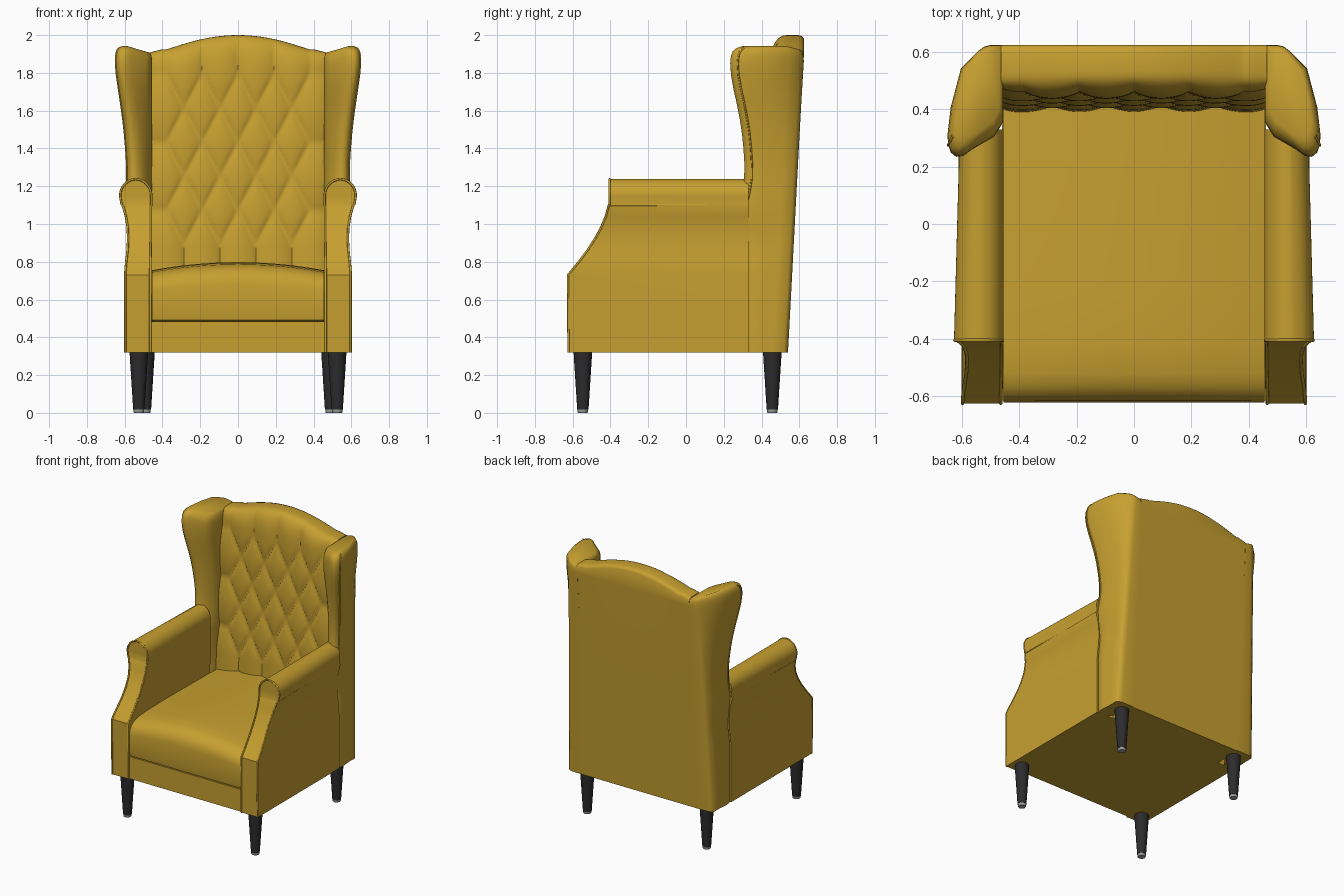
import bpy, bmesh, math

if "Cube" in bpy.data.objects:
    bpy.data.objects.remove(bpy.data.objects["Cube"])


def material(name, rgb):
    m = bpy.data.materials.new(name)
    m.diffuse_color = (*rgb, 1)
    m.use_nodes = True
    m.node_tree.nodes["Principled BSDF"].inputs["Base Color"].default_value = m.diffuse_color
    return m


GOLD = material("mustard upholstery", (0.57, 0.35, 0.03))
BLACK = material("black leg", (0.025, 0.025, 0.027))
GREY = material("grey glide", (0.35, 0.35, 0.35))


def finish(name, bm, mat, angle=45, mirror=False):
    bmesh.ops.recalc_face_normals(bm, faces=bm.faces[:])
    me = bpy.data.meshes.new(name)
    bm.to_mesh(me)
    bm.free()
    me.materials.append(mat)
    ob = bpy.data.objects.new(name, me)
    bpy.context.collection.objects.link(ob)
    bpy.ops.object.select_all(action='DESELECT')
    ob.select_set(True)
    bpy.context.view_layer.objects.active = ob
    bpy.ops.object.shade_smooth_by_angle(angle=math.radians(angle))
    if mirror:
        ob.modifiers.new("mirror", 'MIRROR')
    return ob


def loft(rows, closed=True):
    """Skin equal-length point rows; closed rows get caps at both ends."""
    bm = bmesh.new()
    vs = [[bm.verts.new(p) for p in r] for r in rows]
    n = len(rows[0])
    for a, b in zip(vs, vs[1:]):
        for i in range(n if closed else n - 1):
            j = (i + 1) % n
            bm.faces.new((a[i], a[j], b[j], b[i]))
    if closed:
        bm.faces.new(vs[0])
        bm.faces.new(vs[-1])
    return bm


def piping(name, pts, r=0.006):
    cu = bpy.data.curves.new(name, 'CURVE')
    cu.dimensions = '3D'
    cu.bevel_depth = r
    cu.bevel_resolution = 2
    sp = cu.splines.new('POLY')
    sp.points.add(len(pts) - 1)
    for p, co in zip(sp.points, pts):
        p.co = (*co, 1)
    cu.materials.append(GOLD)
    ob = bpy.data.objects.new(name, cu)
    bpy.context.collection.objects.link(ob)
    ob.modifiers.new("mirror", 'MIRROR')
    bpy.ops.object.select_all(action='DESELECT')
    ob.select_set(True)
    bpy.context.view_layer.objects.active = ob
    bpy.ops.object.convert(target='MESH')


def y_rear(z):
    return 0.54 + 0.085 * (z - 0.32) / 1.6


# Base rail under the cushion
finish("base", loft([[(-.46, -.614, z), (.46, -.614, z), (.46, y_rear(z) - .005, z),
                      (-.46, y_rear(z) - .005, z)] for z in (0.32, 0.484)]), GOLD)

# Seat cushion: side profile swept across x with a crown
prof = [(.44, .484), (-.60, .484), (-.615, .492), (-.62, .52), (-.622, .65), (-.614, .685),
        (-.595, .712), (-.565, .732), (-.52, .745), (-.42, .752), (-.2, .755), (.44, .748)]
rows = []
for i in range(25):
    x = -.455 + .91 * i / 24
    crown = .042 * (1 - (x / .455) ** 2)
    rows.append([(x, y, z + crown * max(0, (z - .5) / .25)) for y, z in prof])
finish("seat_cushion", loft(rows), GOLD, 40)

# Arms: rows of (z, inner x, outer x, front y), topped by a half-round roll
arm = [(.32, .46, .60, -.622), (.73, .46, .60, -.625), (.76, .46, .599, -.60),
       (.80, .459, .595, -.567), (.86, .458, .588, -.522), (.92, .457, .585, -.483),
       (.98, .457, .587, -.45), (1.04, .457, .597, -.425), (1.095, .456, .612, -.41),
       (1.105, .455, .62, -.405)]
for k in range(12):
    a = math.radians(k * 7.8)
    arm.append((1.15 + .088 * math.sin(a), .541 - .086 * math.cos(a),
                .541 + .086 * math.cos(a), -.405))
rows = []
for z, xi, xo, yf in arm:
    shrink = .02 if z > 1.1 else 0
    rows.append([(xi, yf, z), (xo, yf, z), (max(xo - shrink, .545), .33, z), (xi, .33, z)])
finish("arm", loft(rows), GOLD, 40, True)
piping("arm_front_piping", [(xi + .004, yf, z) for z, xi, xo, yf in arm]
       + [(xo - .003, yf, z) for z, xi, xo, yf in reversed(arm)])
piping("arm_roll_piping", [(.613, -.405, 1.1), (.595, .29, 1.1)], .005)

# Wings, running down into the rear side panels: rows of (z, front y, outer x, scale)
wing = [(.32, .31, .60, 1), (.73, .31, .60, 1), (.80, .31, .595, 1), (.86, .31, .588, 1),
        (.92, .305, .585, 1), (.98, .30, .587, 1), (1.05, .285, .592, 1), (1.1, .28, .594, 1),
        (1.17, .297, .592, 1), (1.24, .308, .59, 1), (1.32, .309, .591, 1), (1.4, .304, .596, 1),
        (1.48, .296, .603, 1), (1.56, .284, .612, 1), (1.64, .268, .623, 1),
        (1.72, .25, .635, 1), (1.79, .238, .645, 1), (1.85, .234, .65, 1),
        (1.89, .238, .649, 1), (1.915, .246, .645, .99), (1.932, .262, .637, .96),
        (1.942, .28, .625, .88)]
rows = []
for z, yf, xo, s in wing:
    yb = y_rear(min(z, 1.9))
    t = (z - .32) / 1.6
    xb = .585 - .055 * t
    pts = [(.455, yb), (xb - .03, yb), (xb - .008, yb - .006), (xb + .01, yb - .02),
           (xb + (xo - xb) * .6, yb - .08), (xb + (xo - xb) * .9, (yb + yf) / 2 - .02),
           (xo, yf + .075), (xo - .003, yf + .04), (xo - .012, yf + .015), (xo - .03, yf),
           (xo - .055, yf + .003), (xo - .085, yf + .025), (.475 + (xo - .59) * .2, yf + .07),
           (.456, yf + .12)]
    cx = sum(p[0] for p in pts) / len(pts)
    cy = sum(p[1] for p in pts) / len(pts)
    dip = .035 * min(1, max(0, (z - 1.6) / .3))
    rows.append([(cx + (x - cx) * s, cy + (y - cy) * s,
                  z - dip * min(1, max(0, (.59 - x) / .13))) for x, y in pts])
finish("wing", loft(rows), GOLD, 60, True)
piping("wing_piping", [r[7] for r in rows[7:-1]], .005)


# Backrest: diamond-tufted front, arched top, flat sloping rear
def crest(x):
    a = min(abs(x) / .38, 1)
    return 1.925 + .075 * (1 - a ** 2) ** 1.15 - .015 * max(0, (abs(x) - .40) / .06)


def tuft(x, z):
    u = max(-2, min(2, x / .19))
    v = max(-2.5, (z - 1.79) / .36)
    d = abs(math.sin(math.pi * (u + v)) * math.sin(math.pi * (u - v))) ** .4
    return .022 * (1 - d) - .008


rows = []
for i in range(-39, 40):
    x = i * .19 / 16
    zt = crest(x)
    edge = .012 * max(0, (abs(x) - .40) / .06) ** 2
    col = []
    for k in range(48, -1, -1):
        z = 1.79 - k * .0225
        col.append((x, .40 + .045 * (z - .8) + tuft(x, z) + edge, z))
    for k in range(1, 13):
        a = math.pi / 2 * k / 12
        c = math.cos(a)
        col.append((x, .535 - .09 * c ** .8 + (tuft(x, 1.79) + edge) * c * c,
                    1.79 + (zt - 1.79) * math.sin(a) ** .8))
    col += [(x, .595, zt), (x, .615, zt - .006), (x, .624, zt - .02)]
    col += [(x, y_rear(z), z) for z in (1.85, 1.2, .32)]
    rows.append(col)
finish("tufted_backrest", loft(rows), GOLD, 50)

# Tapered round legs with small glides
for name, x, y in (("front_leg", .525, -.546), ("back_leg", .49, .457)):
    def ring(r, z):
        return [(x + r * math.cos(i * math.pi / 12), y + r * math.sin(i * math.pi / 12), z)
                for i in range(24)]
    finish(name, loft([ring(.030, .018), ring(.048, .30), ring(.049, .33)]), BLACK, 40, True)
    finish(name + "_glide", loft([ring(.025, 0), ring(.028, .004), ring(.028, .02)]),
           GREY, 40, True)
